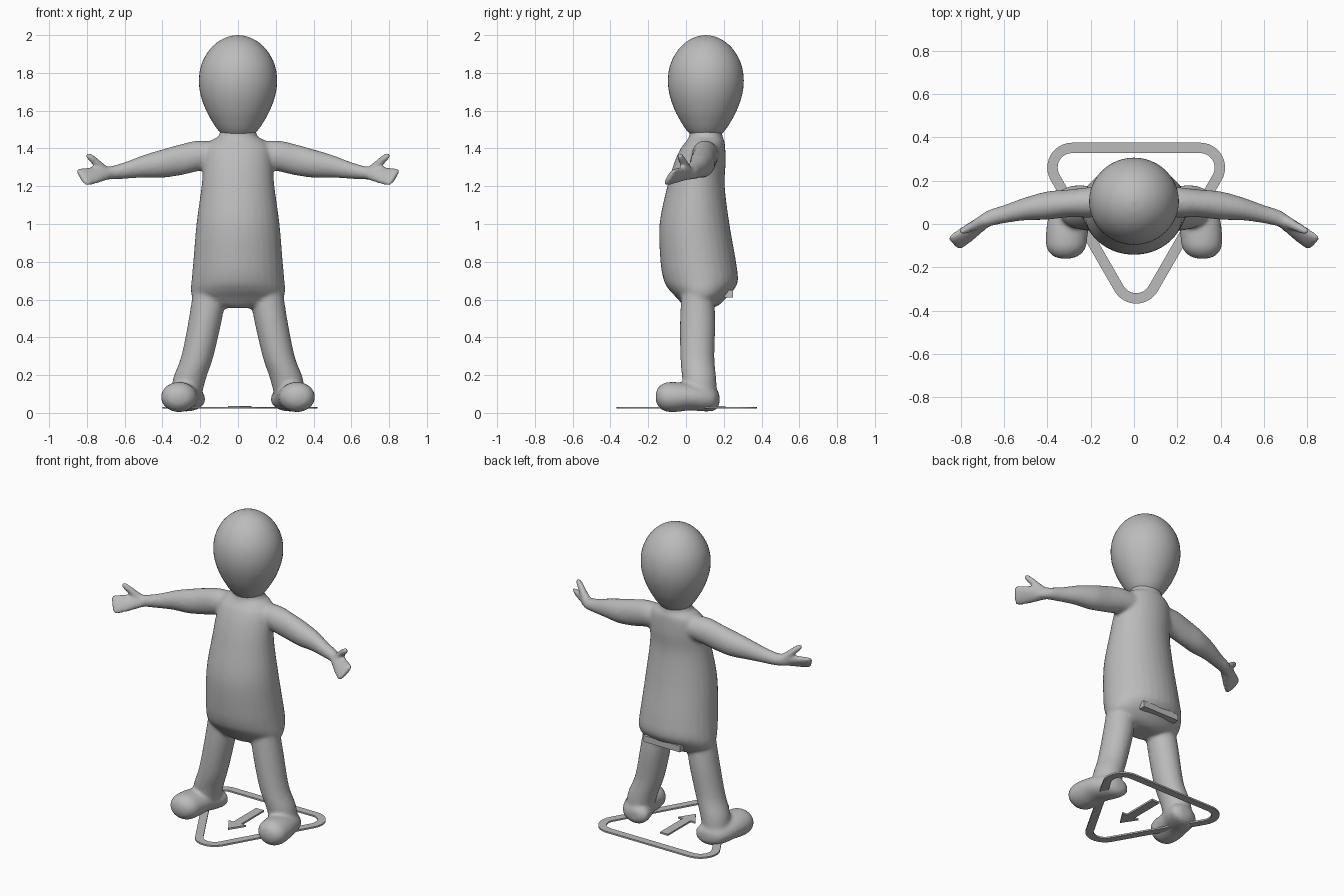
import bpy, bmesh, math
from mathutils import Vector

if "Cube" in bpy.data.objects:
    bpy.data.objects.remove(bpy.data.objects["Cube"])

grey = bpy.data.materials.new("plain_grey")
grey.use_nodes = True
grey.diffuse_color = (0.5, 0.5, 0.5, 1)
grey.node_tree.nodes["Principled BSDF"].inputs["Base Color"].default_value = (0.5, 0.5, 0.5, 1)

X, Y, Z, O = Vector((1, 0, 0)), Vector((0, 1, 0)), Vector((0, 0, 1)), Vector((0, 0, 0))


def make_object(name, bm, smooth=False):
    bmesh.ops.recalc_face_normals(bm, faces=bm.faces)
    mesh = bpy.data.meshes.new(name)
    bm.to_mesh(mesh)
    bm.free()
    mesh.materials.append(grey)
    mesh.polygons.foreach_set("use_smooth", [smooth] * len(mesh.polygons))
    obj = bpy.data.objects.new(name, mesh)
    bpy.context.collection.objects.link(obj)
    return obj


def smooth_sections(rows, steps=5):
    """Catmull-Rom interpolation between cross-sections."""
    rows = [Vector(r) for r in rows]
    out = []
    for i in range(len(rows) - 1):
        a, b = rows[i], rows[i + 1]
        p, q = rows[max(i - 1, 0)], rows[min(i + 2, len(rows) - 1)]
        for k in range(steps):
            t = k / steps
            out.append((a * 2 + (b - p) * t + (p * 2 - a * 5 + b * 4 - q) * t * t
                        + (a * 3 - p - b * 3 + q) * t ** 3) * 0.5)
    return out + [rows[-1]]


def loft(bm, rows, w, u, v, origin=O, side=1, n=32):
    """Closed tube along w; a row is (distance, u centre, u half, v centre, v half)."""
    rings = []
    for d, cu, hu, cv, hv in smooth_sections(rows):
        ring = []
        for k in range(n):
            a = 2 * math.pi * k / n
            p = origin + w * d + u * (cu + hu * math.cos(a)) + v * (cv + hv * math.sin(a))
            ring.append(bm.verts.new((p.x * side, p.y, p.z)))
        rings.append(ring)
    faces = [bm.faces.new(rings[0]), bm.faces.new(rings[-1][::-1])]
    for r, s in zip(rings, rings[1:]):
        for k in range(n):
            m = (k + 1) % n
            faces.append(bm.faces.new((r[k], s[k], s[m], r[m])))
    # each shell closes on its own, so fix its direction here
    bmesh.ops.recalc_face_normals(bm, faces=faces)


# Cross-sections of the figure
TORSO = [(.555, 0, .09, .075, .07), (.575, 0, .19, .08, .1), (.61, 0, .24, .083, .133),
         (.65, 0, .25, .082, .17), (.7, 0, .246, .079, .196), (.8, 0, .237, .065, .2),
         (1, 0, .22, .045, .185), (1.2, 0, .193, .053, .152), (1.32, 0, .184, .073, .137),
         (1.4, 0, .175, .09, .118), (1.44, 0, .145, .103, .1), (1.47, 0, .1, .105, .087),
         (1.54, 0, .093, .105, .085)]
LEG = [(.7, .14, .09, .06, .08), (.5, .172, .088, .062, .093), (.3, .215, .085, .06, .09),
       (.18, .257, .087, .07, .09), (.06, .28, .08, .08, .085)]
FOOT = [(-.16, .315, .02, .085, .02), (-.147, .315, .06, .085, .05), (-.11, .313, .09, .084, .076),
        (-.05, .31, .097, .084, .079), (.02, .3, .098, .085, .072), (.09, .28, .1, .078, .07),
        (.15, .26, .085, .072, .06), (.177, .25, .035, .072, .03)]
ARM = [(.05, .11, .07, 1.37, .06), (.2, .1, .07, 1.362, .08), (.3, .095, .064, 1.341, .082),
       (.4, .085, .065, 1.32, .075), (.5, .07, .053, 1.305, .06), (.6, .045, .042, 1.283, .044),
       (.68, .022, .038, 1.27, .035), (.74, -.015, .03, 1.265, .033)]
HAND = [(0, 0, .034, 0, .03), (.06, 0, .045, 0, .028), (.12, 0, .055, 0, .024),
        (.17, 0, .058, 0, .019), (.193, 0, .05, 0, .012)]
THUMB = [(0, 0, .024, 0, .026), (.07, 0, .022, 0, .022), (.125, 0, .018, 0, .018),
         (.145, 0, .01, 0, .01)]

# Body with limbs, merged into one smooth skin
bm = bmesh.new()
loft(bm, TORSO, Z, X, Y)
hand_dir = Vector((.15, -.11, -.025)).normalized()
hand_wide = Vector((.5, .45, .74))
hand_wide = (hand_wide - hand_dir * hand_wide.dot(hand_dir)).normalized()
thumb_dir = Vector((.095, -.047, .085)).normalized()
thumb_wide = thumb_dir.cross(Y).normalized()
for side in (1, -1):
    loft(bm, LEG, Z, X, Y, side=side)
    loft(bm, FOOT, Y, X, Z, side=side)
    loft(bm, ARM, X, Y, Z, side=side)
    loft(bm, HAND, hand_dir, hand_wide, hand_dir.cross(hand_wide), Vector((.68, .02, 1.272)), side)
    loft(bm, THUMB, thumb_dir, thumb_wide, thumb_dir.cross(thumb_wide), Vector((.7, .012, 1.28)), side)
body = make_object("body_with_limbs", bm, True)
remesh = body.modifiers.new("merge", "REMESH")
remesh.mode = "VOXEL"
remesh.voxel_size = 0.01
remesh.use_smooth_shade = True
relax = body.modifiers.new("relax", "SMOOTH")
relax.factor = 0.5
relax.iterations = 8

# Egg-shaped head
HEAD = [(1.475, .085), (1.5, .108), (1.54, .135), (1.6, .168), (1.68, .197), (1.76, .207),
        (1.84, .195), (1.91, .16), (1.96, .112), (1.99, .056), (2, .004)]
bm = bmesh.new()
loft(bm, [(z, 0, r, .105, r * .97) for z, r in HEAD], Z, X, Y, n=48)
make_object("head", bm, True)


def plate(name, quads_or_outline, z0, z1):
    """Extrude flat outlines from z0 to z1."""
    bm = bmesh.new()
    faces = [bm.faces.new([bm.verts.new((x, y, z0)) for x, y in f]) for f in quads_or_outline]
    bmesh.ops.remove_doubles(bm, verts=bm.verts, dist=1e-5)
    ext = bmesh.ops.extrude_face_region(bm, geom=bm.faces[:], use_keep_orig=True)
    verts = [g for g in ext["geom"] if isinstance(g, bmesh.types.BMVert)]
    bmesh.ops.translate(bm, verts=verts, vec=(0, 0, z1 - z0))
    return make_object(name, bm)


# Rounded triangular ground ring
def ring_outline(radius):
    pts = []
    for cx, cy, start in ((.305, .26, -30), (-.285, .26, 90), (.01, -.252, 210)):
        for k in range(13):
            a = math.radians(start + 10 * k)
            pts.append((cx + radius * math.cos(a), cy + radius * math.sin(a)))
    return pts


outer, inner = ring_outline(.115), ring_outline(.067)
count = len(outer)
plate("ground_ring", [(outer[k], outer[(k + 1) % count], inner[(k + 1) % count], inner[k])
                      for k in range(count)], .022, .032)

# Arrow pointing to the front
cx = .01
plate("ground_arrow", [[(cx - .028, .21), (cx - .028, -.02), (cx - .062, -.02), (cx, -.115),
                        (cx + .062, -.02), (cx + .028, -.02), (cx + .028, .21)]], .026, .037)

# Small bar at the lower back
plate("back_bar", [[(-.13, .205), (.13, .205), (.13, .248), (-.13, .248)]], .61, .65)
